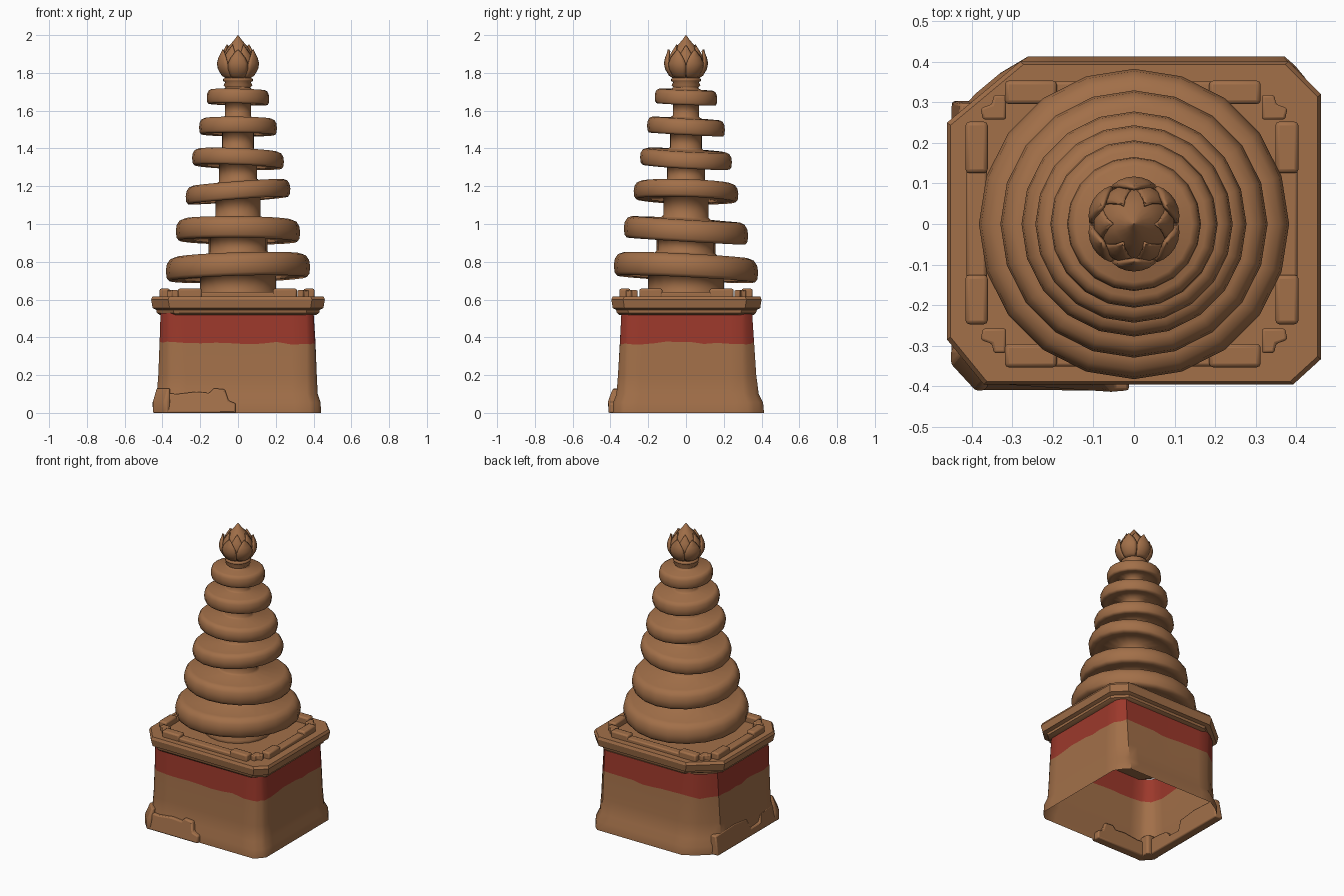
import bpy, bmesh, math, random
from mathutils import Vector

if "Cube" in bpy.data.objects:
    bpy.data.objects.remove(bpy.data.objects["Cube"])

random.seed(4)


def material(name, rgb):
    m = bpy.data.materials.new(name)
    m.diffuse_color = (*rgb, 1)
    m.use_nodes = True
    m.node_tree.nodes["Principled BSDF"].inputs["Base Color"].default_value = m.diffuse_color
    return m


CLAY = material("brown clay", (0.36, 0.16, 0.066))
RED = material("faded red paint", (0.33, 0.04, 0.024))


def finish(name, bm, mats=(CLAY,), angle=40, bevel=0, thick=0, normals=True):
    bmesh.ops.remove_doubles(bm, verts=bm.verts, dist=1e-5)
    if normals:
        bmesh.ops.recalc_face_normals(bm, faces=bm.faces)
    me = bpy.data.meshes.new(name)
    bm.to_mesh(me)
    bm.free()
    ob = bpy.data.objects.new(name, me)
    bpy.context.collection.objects.link(ob)
    for m in mats:
        me.materials.append(m)
    if bevel:
        b = ob.modifiers.new("bevel", 'BEVEL')
        b.width, b.segments, b.limit_method = bevel, 2, 'ANGLE'
    if thick:
        s = ob.modifiers.new("solid", 'SOLIDIFY')
        s.thickness, s.offset = thick, -1
    bpy.ops.object.select_all(action='DESELECT')
    ob.select_set(True)
    bpy.context.view_layer.objects.active = ob
    bpy.ops.object.shade_smooth_by_angle(angle=math.radians(angle))
    return ob


def loft(bm, rings, mat_rule=None, caps=(True, True)):
    rows = [[bm.verts.new(p) for p in r] for r in rings]
    n = len(rows[0])
    for k in range(len(rows) - 1):
        for i in range(n):
            j = (i + 1) % n
            f = bm.faces.new((rows[k][i], rows[k][j], rows[k + 1][j], rows[k + 1][i]))
            f.material_index = mat_rule(k) if mat_rule else 0
    if caps[0]:
        bm.faces.new(rows[0][::-1])
    if caps[1]:
        bm.faces.new(rows[-1])


def outline(x0, x1, y0, y1, cuts, seg=1, side=1, flat=0):
    """Rectangle with cut or rounded corners, counter-clockwise.
    cuts: (dx, dy) for front right, back right, back left, front left.
    flat: 0 gives round corners, 1 gives straight cuts."""
    corners = [(x1, y0, -1, 1), (x1, y1, -1, -1), (x0, y1, 1, -1), (x0, y0, 1, 1)]
    pts = []
    for q, ((cx, cy, sx, sy), (dx, dy)) in enumerate(zip(corners, cuts)):
        o = Vector((cx + sx * dx, cy + sy * dy))
        arc = []
        for i in range(seg + 1):
            a = math.radians(-90 + 90 * q + 90 * i / seg)
            arc.append(o + Vector((dx * math.cos(a), dy * math.sin(a))))
        pts += [p.lerp(arc[0].lerp(arc[-1], i / seg), flat) for i, p in enumerate(arc)]
    out = []
    for i, p in enumerate(pts):
        nxt = pts[(i + 1) % len(pts)]
        steps = side if i % (seg + 1) == seg else 1
        out += [p.lerp(nxt, s / steps) for s in range(steps)]
    return out


def lathe(name, profile, n=20, angle=40):
    """Turned shape; each row is radius, height and optional tilt in x and y."""
    bm = bmesh.new()
    rings = []
    for r, z, *tilt in profile:
        sx, sy = tilt or (0, 0)
        ring = []
        for i in range(n):
            a = math.tau * i / n
            x, y = r * math.cos(a), r * math.sin(a)
            ring.append((x, y, z + sx * x + sy * y))
        rings.append(ring)
    loft(bm, rings)
    return finish(name, bm, angle=angle)


# hollow plinth body, flared foot, painted band with a ragged lower edge
levels = [(0.0, -.44, .44, -.388, .413), (.055, -.44, .437, -.385, .408),
          (.10, -.43, .422, -.368, .385), (.20, -.422, .417, -.36, .372),
          (.37, -.415, .41, -.35, .36), (.53, -.41, .40, -.342, .35)]
body_cuts = [(.06, .06), (.07, .085), (.18, .15), (.08, .08)]
rings = []
for z, *b in levels:
    s = 1 - .35 * z / .53
    cuts = [(dx * s, dy * s) for dx, dy in body_cuts]
    rings.append([(p.x, p.y, z + (random.uniform(-.009, .009) if z == .37 else 0))
                  for p in outline(*b, cuts, 3, 9, .7)])
bm = bmesh.new()
loft(bm, rings, lambda k: 1 if k == 4 else 0, caps=(False, False))
finish("plinth_body", bm, (CLAY, RED))

# cornice slab with uneven clipped corners
corn_cuts = [(.068, .062), (.08, .08), (.18, .15), (.09, .11)]
bm = bmesh.new()
loft(bm, [[(p.x, p.y, z) for p in outline(-hx, hx, -hy, hy + .005, corn_cuts)]
          for z, hx, hy in [(.518, .412, .352), (.53, .43, .366), (.545, .432, .37),
                            (.555, .452, .388), (.60, .46, .395), (.617, .452, .388)]])
finish("cornice", bm, angle=30)


# broken plaster skirting around the front left corner
def skirting(name, prof, to3d, depth):
    bm = bmesh.new()
    loft(bm, [[to3d(u, z, outer * depth * (1 if z < .07 else .65)) for u, z in prof]
              for outer in (0, 1)])
    finish(name, bm, angle=35, bevel=.008)


front_prof = [(-.39, 0), (-.012, 0), (-.012, .05), (-.05, .065), (-.07, .125), (-.13, .13),
              (-.15, .105), (-.22, .112), (-.32, .10), (-.39, .105)]
skirting("front_skirting", front_prof, lambda u, z, d: (u, -.35 - d, z), .06)
left_prof = [(-.34, 0), (.303, 0), (.298, .125), (.10, .135), (-.03, .12), (-.05, .055),
             (-.14, .06), (-.17, .10), (-.25, .11), (-.34, .11)]
skirting("left_skirting", left_prof, lambda u, z, d: (-.39 - d, u, z), .06)
bm = bmesh.new()
loft(bm, [[(p.x, p.y, z) for p in outline(x0, -.36, y0, -.30, [(.01, .01)] * 3 + [(.06, .065)])]
          for z, x0, y0 in [(0, -.45, -.41), (.06, -.45, -.41), (.13, -.43, -.385)]])
finish("corner_skirting", bm, angle=35, bevel=.008)


# low parapet blocks on the cornice
def box(name, x0, x1, y0, y1, z0, z1, bevel=.008):
    bm = bmesh.new()
    loft(bm, [[(x0, y0, z), (x1, y0, z), (x1, y1, z), (x0, y1, z)] for z in (z0, z1)])
    finish(name, bm, bevel=bevel)


for s, tag in ((-1, "front"), (1, "back")):
    y0, y1 = sorted((s * .295, s * .353))
    box(tag + "_rail", -.20, .20, y0 + .002, y1 - .002, .60, .64)
    box(tag + "_rail_left_end", -.318, -.19, y0, y1, .60, .658, .01)
    box(tag + "_rail_right_end", .185, .312, y0, y1, .60, .658, .01)
for s, tag in ((-1, "left"), (1, "right")):
    x0, x1 = (-.415, -.36) if s < 0 else (.348, .405)
    box(tag + "_rail", x0 + .002, x1 - .002, -.14, .14, .60, .64)
    box(tag + "_rail_front_end", x0, x1, -.247, -.125, .60, .658, .01)
    box(tag + "_rail_back_end", x0, x1, .125, .252, .60, .658, .01)
    for t, end in ((-1, "front"), (1, "back")):
        # stepped corner ornament
        pts = [(.315, .257), (.372, .257), (.378, .285), (.35, .295), (.345, .318), (.315, .318)]
        bm = bmesh.new()
        loft(bm, [[(s * x, t * y, z) for x, y in pts] for z in (.60, .65)])
        finish(f"{tag}_{end}_corner_ornament", bm, bevel=.006)

# spire: shaft and tilted discs turned as one smooth piece
# disc: radius, centre height, thickness, tilt in x, tilt in y, shaft radius above
discs = [(.382, .771, .125, .03, -.05, .155), (.329, .967, .115, -.01, -.06, .12),
         (.277, 1.172, .095, .075, -.03, .10), (.243, 1.346, .088, -.04, -.055, .085),
         (.206, 1.516, .085, -.01, -.055, .07), (.165, 1.672, .077, -.02, -.04, .066)]
spire = [(.21, .60), (.207, .635), (.20, .65)]
below = .20
for r, z, t, sx, sy, above in discs:
    shape = [(below, -.40), (r * .84, -.46), (r * .955, -.5), (r * .99, -.36), (r, -.05),
             (r * .985, .22), (r * .94, .42), (r * .87, .5), (above + .012, .54), (above, .64)]
    spire += [(a, z + b * t, sx, sy) for a, b in shape]
    below = above
spire += [(.066, 1.725), (.076, 1.735), (.068, 1.75), (.08, 1.758), (.08, 1.768), (.06, 1.778)]
lathe("spire", spire, angle=100)

# finial: bud and two rows of petals
lathe("bud", [(.05, 1.765), (.085, 1.80), (.094, 1.85), (.078, 1.90), (.05, 1.94),
              (.022, 1.972), (.001, 2.0)], 18)


def petal(name, angle, spine, widths):
    bm = bmesh.new()
    grid = []
    for (r, z), w in zip(spine, widths):
        row = []
        for k in range(-3, 4):
            u = k / 3
            a = angle + math.radians(w) * u
            rr = r * (1 - .06 * u * u)
            row.append(bm.verts.new((rr * math.cos(a), rr * math.sin(a), z)))
        grid.append(row)
    for a, b in zip(grid, grid[1:]):
        for k in range(6):
            bm.faces.new((a[k], a[k + 1], b[k + 1], b[k]))
    finish(name, bm, thick=.012, angle=50, normals=False)


for i in range(6):
    a = math.radians(30 + 60 * i)
    petal(f"outer_petal_{i + 1}", a,
          [(.058, 1.765), (.09, 1.785), (.111, 1.82), (.117, 1.85), (.111, 1.88),
           (.101, 1.905), (.096, 1.925)], [28, 29, 30, 29, 22, 12, 0])
    petal(f"inner_petal_{i + 1}", a + math.radians(30),
          [(.08, 1.80), (.10, 1.84), (.099, 1.87), (.088, 1.90), (.074, 1.925),
           (.06, 1.95)], [26, 30, 28, 22, 13, 0])
